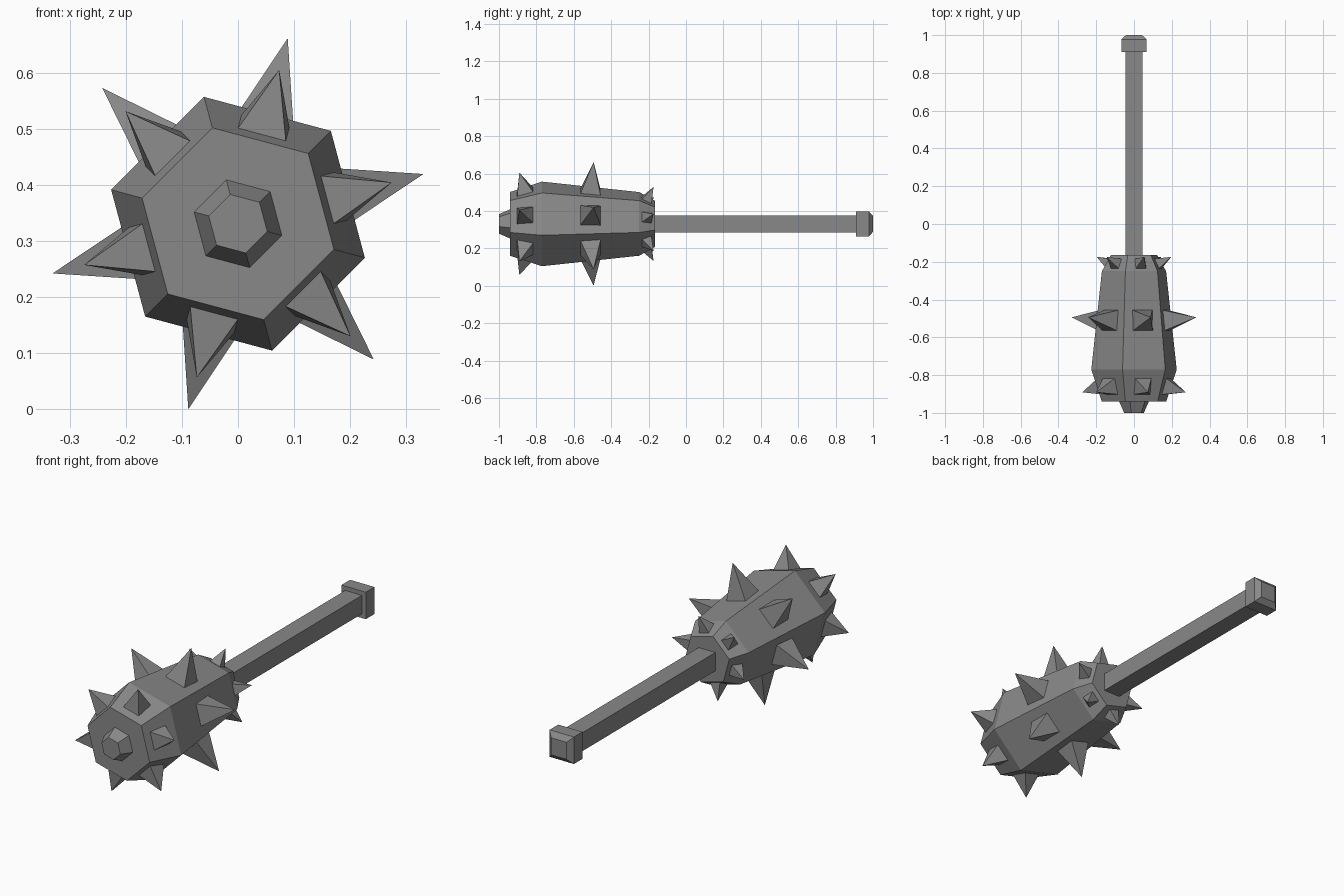
import bpy, bmesh, math
from mathutils import Vector

if "Cube" in bpy.data.objects:
    bpy.data.objects.remove(bpy.data.objects["Cube"], do_unlink=True)

AXIS_Z = 0.331  # height of the club's long axis
HEX_START, SQUARE_START = math.radians(45), math.radians(45)

metal = bpy.data.materials.new("dark_grey_metal")
metal.use_nodes = True
GREY = (0.25, 0.25, 0.25, 1)
metal.diffuse_color = GREY
bsdf = next(n for n in metal.node_tree.nodes if n.type == "BSDF_PRINCIPLED")
bsdf.inputs["Base Color"].default_value = GREY


def finish(name, bm):
    bmesh.ops.recalc_face_normals(bm, faces=bm.faces)
    mesh = bpy.data.meshes.new(name)
    bm.to_mesh(mesh)
    bm.free()
    mesh.materials.append(metal)
    obj = bpy.data.objects.new(name, mesh)
    bpy.context.scene.collection.objects.link(obj)
    return obj


def loft(name, sides, start, rings):
    """Closed prism along y through rings of (y, corner radius)."""
    bm = bmesh.new()
    loops = []
    for y, r in rings:
        angles = [start + math.tau * i / sides for i in range(sides)]
        loops.append([bm.verts.new((r * math.cos(a), y, AXIS_Z + r * math.sin(a)))
                      for a in angles])
    for a, b in zip(loops, loops[1:]):
        for i in range(sides):
            j = (i + 1) % sides
            bm.faces.new((a[i], a[j], b[j], b[i]))
    bm.faces.new(loops[0])
    bm.faces.new(loops[-1])
    return finish(name, bm)


def spike_ring(name, y, apothem, slope, size, height):
    """Six square pyramids, each standing on one face of the head."""
    bm = bmesh.new()
    for k in range(6):
        a = HEX_START + math.radians(30 + 60 * k)
        out = Vector((math.cos(a), 0, math.sin(a)))
        side = Vector((-math.sin(a), 0, math.cos(a)))
        along = (Vector((0, 1, 0)) + out * slope).normalized()
        normal = (out - Vector((0, slope, 0))).normalized()
        centre = Vector((0, y, AXIS_Z)) + out * apothem
        h = size / 2
        base = [bm.verts.new(centre + side * u * h + along * v * h)
                for u, v in ((-1, -1), (1, -1), (1, 1), (-1, 1))]
        tip = bm.verts.new(centre + normal * height)
        bm.faces.new(base)
        for i in range(4):
            bm.faces.new((base[i], base[(i + 1) % 4], tip))
    return finish(name, bm)


# Hexagonal head and front stud
loft("club_head", 6, HEX_START,
     [(-0.94, 0.177), (-0.77, 0.234), (-0.25, 0.176), (-0.165, 0.127)])
loft("front_stud", 6, HEX_START, [(-1.0, 0.054), (-0.94, 0.081)])

# Three rings of spikes
spike_ring("front_spikes", -0.86, 0.177, 0.29, 0.088, 0.111)
spike_ring("middle_spikes", -0.51, 0.178, -0.097, 0.108, 0.165)
spike_ring("rear_spikes", -0.21, 0.132, -0.5, 0.056, 0.082)

# Square handle and pommel
loft("handle", 4, SQUARE_START, [(-0.165, 0.065), (0.91, 0.065)])
loft("pommel", 4, SQUARE_START, [(0.91, 0.095), (0.978, 0.095), (1.0, 0.06)])
